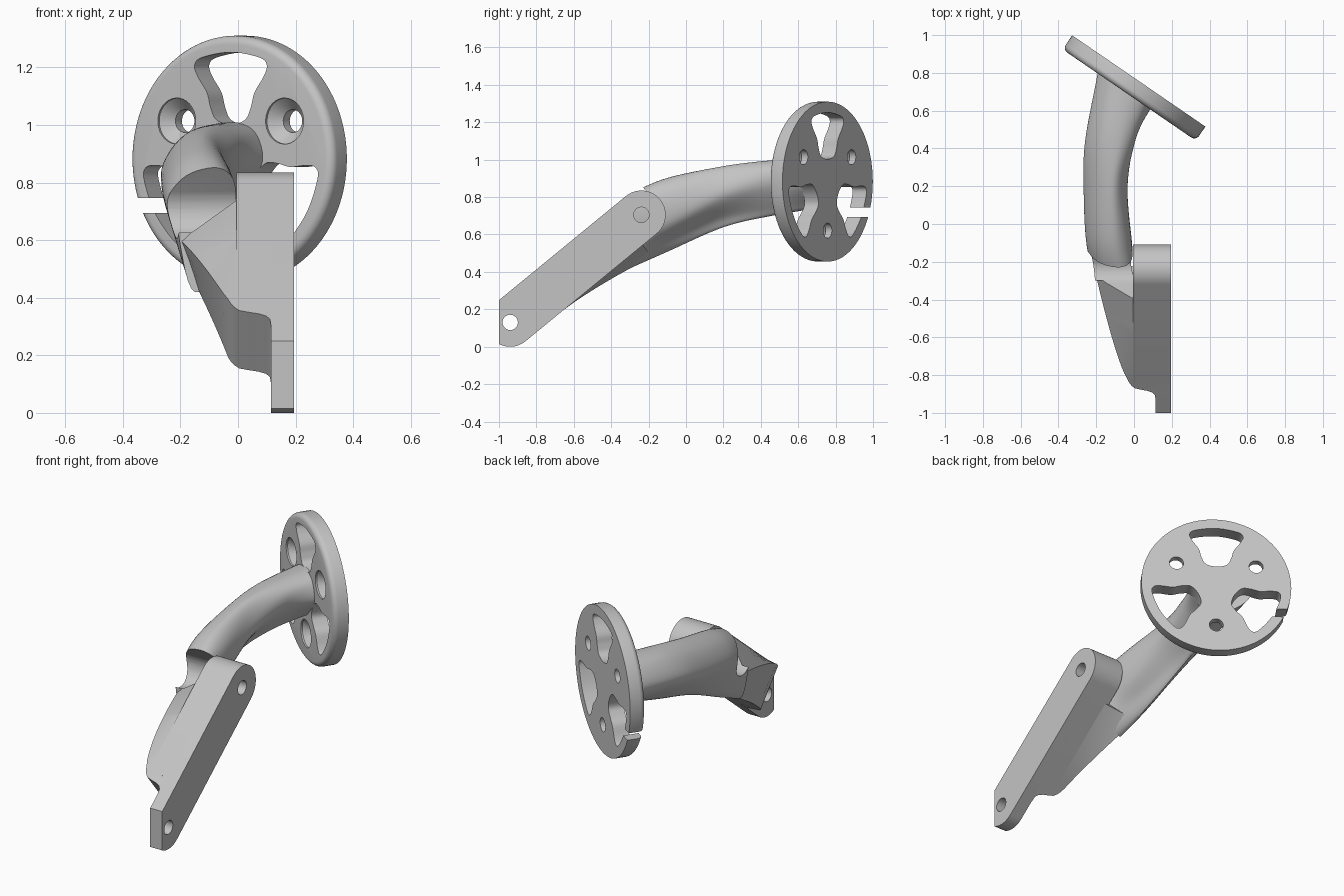
import bpy, bmesh, math
from mathutils import Matrix, Vector

if "Cube" in bpy.data.objects:
    bpy.data.objects.remove(bpy.data.objects["Cube"])

grey = bpy.data.materials.new("satin_grey")
grey.diffuse_color = (0.55, 0.55, 0.55, 1)
grey.use_nodes = True
grey.node_tree.nodes["Principled BSDF"].inputs["Base Color"].default_value = grey.diffuse_color


def frame(a, b, c, o):
    """Matrix with columns a, b, c and origin o."""
    m = Matrix((a, b, c)).transposed().to_4x4()
    m.translation = Vector(o)
    return m


def loft(name, rings, mat=Matrix()):
    """Closed skin through equal-length rings of points, capped at both ends."""
    bm = bmesh.new()
    vs = [[bm.verts.new(mat @ Vector(p)) for p in r] for r in rings]
    n = len(vs[0])
    for a, b in zip(vs, vs[1:]):
        for i in range(n):
            bm.faces.new((a[i], a[(i + 1) % n], b[(i + 1) % n], b[i]))
    bm.faces.new(vs[0][::-1])
    bm.faces.new(vs[-1])
    bmesh.ops.recalc_face_normals(bm, faces=bm.faces)
    me = bpy.data.meshes.new(name)
    bm.to_mesh(me)
    bm.free()
    me.materials.append(grey)
    ob = bpy.data.objects.new(name, me)
    bpy.context.collection.objects.link(ob)
    return ob


def prism(name, pts, d0, d1, mat):
    return loft(name, [[(a, b, d) for a, b in pts] for d in (d0, d1)], mat)


def arc(cx, cy, r, a0, a1, n=24):
    return [(cx + r * math.cos(math.radians(a0 + (a1 - a0) * i / n)),
             cy + r * math.sin(math.radians(a0 + (a1 - a0) * i / n))) for i in range(n + 1)]


def circle(cx, cy, r, n=32):
    return arc(cx, cy, r, 0, 360, n)[:-1]


def spline(pts, steps, closed):
    """Catmull-Rom resampling of a list of points."""
    P = [Vector(p) for p in pts]
    n = len(P)
    get = (lambda i: P[i % n]) if closed else (lambda i: P[max(0, min(n - 1, i))])
    out = []
    for i in range(n if closed else n - 1):
        a, b, c, d = (get(i + k) for k in (-1, 0, 1, 2))
        for j in range(steps):
            t = j / steps
            out.append(0.5 * (2 * b + (c - a) * t + (2 * a - 5 * b + 4 * c - d) * t * t
                              + (3 * b - a - 3 * c + d) * t ** 3))
    return out if closed else out + [P[-1]]


def cut(ob, cutters):
    bpy.context.view_layer.objects.active = ob
    for c in cutters:
        c.hide_render = True
        m = ob.modifiers.new("cut", 'BOOLEAN')
        m.operation, m.solver, m.object = 'DIFFERENCE', 'EXACT', c
        bpy.ops.object.modifier_apply(modifier=m.name)


# Frame of the sloping clamp: first axis along it, second across, third is x
L, H = 0.907, 0.13
ca, sa = 0.7733, 0.634
clamp = frame((0, ca, sa), (0, -sa, ca), (1, 0, 0), (0, -0.94, 0.13))
tilt = math.degrees(math.atan2(sa, ca))

# Clamp plate, cut off vertically at its front end
round_end = arc(L, 0, H, -90, 90)
end_y = -0.06
top_s = (end_y + sa * H) / ca
a_cut = 180 - tilt + math.degrees(math.acos(0.06 / H))
foot = arc(0, 0, H, a_cut, 270, 12)
plate = prism("clamp_plate", round_end + [(top_s, H)] + foot, 0.115, 0.195, clamp)
block = prism("clamp_block", round_end + [(0.23, H), (0.23, -H)], -0.005, 0.194, clamp)

# Flared web on the left of the clamp, drooping as it moves back
rings = []
root = [(.12, .114), (.15, .111), (.168, .097), (.18, .07), (.187, .04),
        (.197, .005), (.215, -.013), (.235, -.025)]
for s, x in root:
    e = max(x + .004, 0)
    rings.append([(s, .129, .15), (s, H, e), (s, H, x), (s, -H, x), (s, -H, e), (s, -.129, .15)])
for i in range(15):
    t = i / 14
    s = .26 + .55 * t
    rings.append([(s, .129, .15), (s, H, 0), (s, H - .186 * t ** 1.5, -.035 - .165 * t ** .85),
                  (s, -H - .08 * t ** 1.5, -.035 - .13 * t), (s, -H, .02), (s, -.129, .15)])
web = loft("clamp_web", rings, clamp)

# Curved arm sweeping back to the disc
sections = [
    (-.30, [(-.06, .82), (-.16, .78), (-.2, .68), (-.2, .58), (-.15, .42), (-.03, .5), (0, .62), (0, .77)]),
    (-.10, [(-.09, .90), (-.19, .87), (-.25, .77), (-.235, .66), (-.17, .51), (-.1, .57), (-.02, .66), (-.02, .82)]),
    (.20, [(-.11, .965), (-.21, .92), (-.265, .82), (-.245, .74), (-.17, .64), (-.13, .69), (-.04, .8), (-.05, .9)]),
    (.45, [(-.07, .995), (-.18, .97), (-.255, .87), (-.23, .79), (-.13, .70), (-.08, .74), (0, .86), (0, .95)]),
    (None, [(-.03, 1.01), (-.13, .98), (-.19, .89), (-.14, .8), (-.03, .74), (.02, .77), (.09, .87), (.06, .98)]),
]
rows = [[(x, y if y is not None else .70 - (x + .03) * .685, z) for x, z in pts] for y, pts in sections]
columns = [spline(col, 8, False) for col in zip(*rows)]
arm = loft("curved_arm", [spline(ring, 6, True) for ring in zip(*columns)])

# Screw-head scoop beside the clamp, and the two bolt holes
scoop = prism("scoop_cutter", arc(L, 0, .1, 180, 360) + [(L + .1, .5), (L - .1, .5)], -.6, -.006, clamp)
bolts = [prism("bolt_cutter", circle(s, 0, .041), -.6, .4, clamp) for s in (0, L)]
cut(plate, bolts)
cut(block, bolts[1:])
cut(web, [scoop, bolts[1]])
cut(arm, [scoop])

# Mounting disc: third axis points to the arm side, whose rim is rounded
R, T = 0.4275, 0.045
disc_frame = frame((.825, -.565, 0), (0, 0, 1), (-.565, -.825, 0), (0, .72, .8825))
profile = [(R, -T)] + [(R - .03 + a, T - .03 + b) for a, b in arc(0, 0, .03, 0, 90, 6)]
disc = loft("mounting_disc", [[(a, b, d) for a, b in circle(0, 0, r, 96)] for r, d in profile], disc_frame)

# Three slots, three countersunk holes and the gap in the rim
half = [(.06, .135), (.085, .18), (.1, .23), (.138, .285), (.152, .325), (.12, .352)]
outline = [(0, .12)] + half + [(0, .37)] + [(-u, r) for u, r in half[::-1]]
slot = spline([(u, r, 0) for u, r in outline], 6, True)
cutters = []
for k in range(3):
    turn = disc_frame @ Matrix.Rotation(math.radians(120 * k), 4, 'Z')
    cutters.append(prism("slot_cutter", [(p.x, p.y) for p in slot], -.1, .1, turn))
    hole = [(.04, -.1), (.04, -.005), (.08, .036), (.08, .1)]
    cutters.append(loft("screw_cutter", [[(a, b, d) for a, b in circle(0, -.262, r)] for r, d in hole], turn))
cutters.append(prism("gap_cutter", [(-.5, -.188), (-.27, -.188), (-.27, -.137), (-.5, -.137)], -.1, .1, disc_frame))
cut(disc, cutters)

for c in [scoop] + bolts + cutters:
    bpy.data.objects.remove(c)

# Smooth shading with sharp edges kept
for ob in (plate, block, web, arm, disc):
    bpy.ops.object.select_all(action='DESELECT')
    ob.select_set(True)
    bpy.context.view_layer.objects.active = ob
    bpy.ops.object.shade_smooth_by_angle(angle=math.radians(32))
